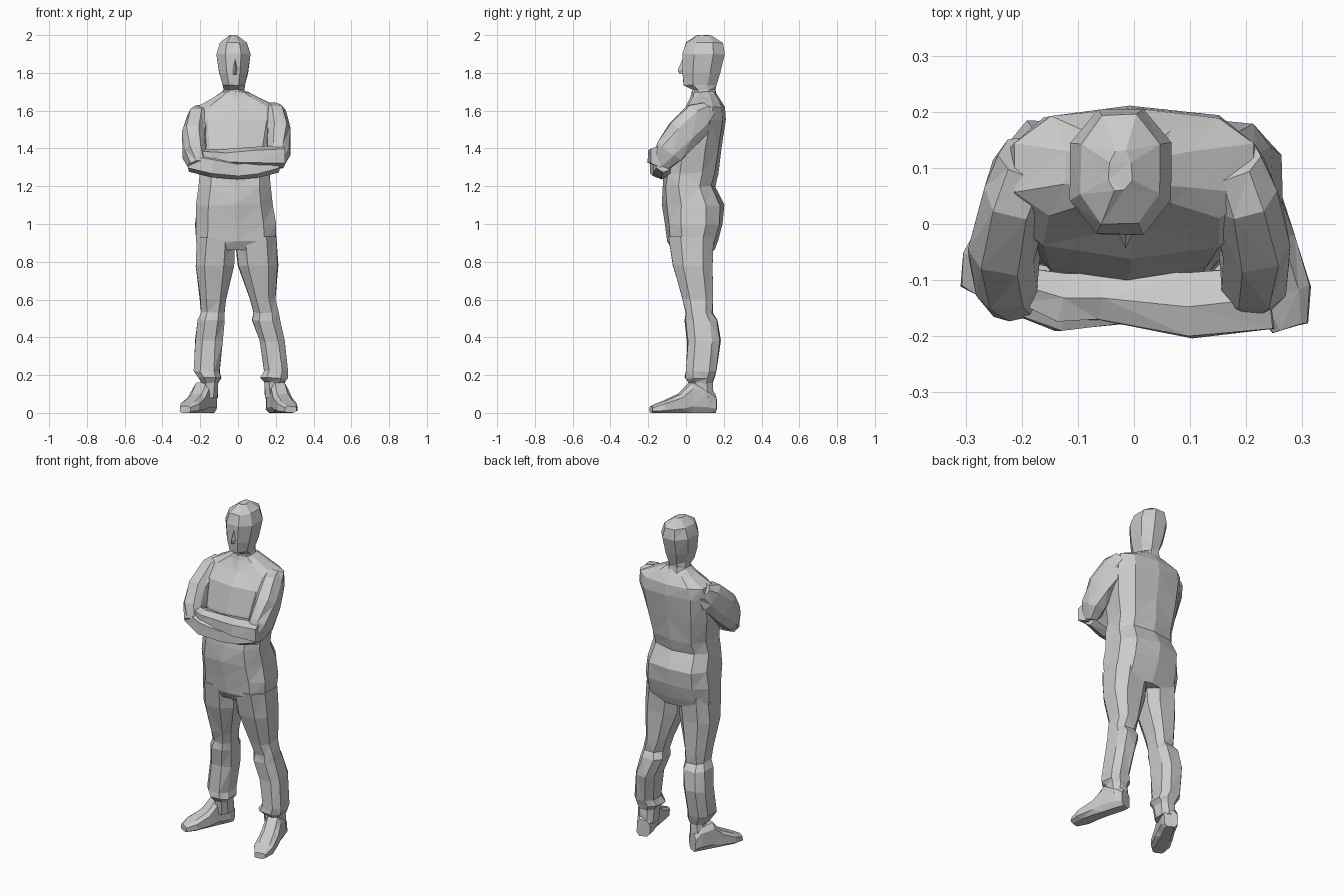
import bpy, bmesh, math, random
from mathutils import Vector

random.seed(4)
UP = Vector((0, 0, 1))


def ring(c, u, v, n=8, p=0.75):
    """Boxy polygon section around c, reaching exactly c +/- u and c +/- v."""
    pts = []
    for i in range(n):
        a = 2 * math.pi * (i + 0.5) / n
        cs = [math.copysign(abs(f(a)) ** p, f(a)) if abs(f(a)) > 1e-6 else 0 for f in (math.cos, math.sin)]
        k = math.cos(math.pi / n) ** p
        pts.append(Vector(c) + Vector(u) * cs[0] / k + Vector(v) * cs[1] / k)
    return pts


def loft(name, rings, jitter=0.004):
    """Skin a list of sections into a closed, faceted mesh."""
    bm = bmesh.new()
    rows = []
    for r in rings:
        row = []
        for p in r:
            q = p + Vector([random.uniform(-jitter, jitter) for _ in range(3)])
            q.z = max(q.z, 0)
            row.append(bm.verts.new(q))
        rows.append(row)
    n = len(rows[0])
    for a, b in zip(rows, rows[1:]):
        for i in range(n):
            j = (i + 1) % n
            bm.faces.new((a[i], a[j], b[j], b[i]))
    bm.faces.new(rows[0][::-1])
    bm.faces.new(rows[-1])
    bmesh.ops.triangulate(bm, faces=bm.faces[:])
    bmesh.ops.recalc_face_normals(bm, faces=bm.faces[:])
    me = bpy.data.meshes.new(name)
    bm.to_mesh(me)
    bm.free()
    ob = bpy.data.objects.new(name, me)
    bpy.context.collection.objects.link(ob)
    return ob


def stack(name, rows, n=8, p=0.75, jitter=0.004):
    """Loft upright sections given as (z, x min, x max, y min, y max)."""
    loft(name, [ring(((x0 + x1) / 2, (y0 + y1) / 2, z), ((x1 - x0) / 2, 0, 0),
                     (0, (y1 - y0) / 2, 0), n, p) for z, x0, x1, y0, y1 in rows], jitter)


def tube(name, path, n=6):
    """Loft along a path of (point, side radius, upward radius)."""
    pts = [Vector(q[0]) for q in path]
    rings = []
    for i, (_, rs, ru) in enumerate(path):
        t = (pts[min(i + 1, len(pts) - 1)] - pts[max(i - 1, 0)]).normalized()
        s = t.cross(UP).normalized()
        rings.append(ring(pts[i], s * rs, s.cross(t) * ru, n))
    loft(name, rings)


# Torso with loose jacket, sloping up to the neck
stack("torso", [
    (0.86, -0.20, 0.19, -0.07, 0.145),
    (0.91, -0.222, 0.20, -0.095, 0.165),
    (1.00, -0.225, 0.20, -0.11, 0.19),
    (1.10, -0.22, 0.185, -0.12, 0.20),
    (1.20, -0.205, 0.17, -0.12, 0.15),
    (1.27, -0.20, 0.17, -0.115, 0.165),
    (1.40, -0.215, 0.195, -0.095, 0.185),
    (1.55, -0.23, 0.22, -0.055, 0.205),
    (1.62, -0.215, 0.215, 0.0, 0.20),
    (1.67, -0.12, 0.10, 0.025, 0.175),
    (1.70, -0.08, 0.05, 0.035, 0.15)], n=10)

# Neck and head
stack("head", [
    (1.64, -0.09, 0.06, 0.04, 0.17),
    (1.71, -0.078, 0.035, 0.035, 0.155),
    (1.735, -0.08, 0.035, -0.012, 0.16),
    (1.80, -0.10, 0.052, -0.02, 0.18),
    (1.90, -0.115, 0.065, -0.018, 0.205),
    (1.96, -0.095, 0.045, 0.0, 0.195),
    (2.00, -0.045, -0.005, 0.06, 0.13)], p=0.9, jitter=0.002)

# Nose wedge
loft("nose", [
    [Vector(v) for v in ((-0.035, 0.0, 1.79), (0.005, 0.0, 1.79), (-0.018, -0.035, 1.795))],
    [Vector(v) for v in ((-0.035, 0.0, 1.82), (0.005, 0.0, 1.82), (-0.015, -0.044, 1.815))],
    [Vector(v) for v in ((-0.03, 0.0, 1.87), (0.0, 0.0, 1.87), (-0.015, -0.02, 1.87))]], 0)

# Trouser legs with knee creases and baggy cuffs
leg_depth = [(0.93, -0.09, 0.15), (0.78, -0.068, 0.14), (0.60, -0.02, 0.145), (0.53, 0.0, 0.14),
             (0.49, -0.005, 0.165), (0.38, 0.008, 0.182), (0.22, 0.002, 0.16), (0.185, -0.005, 0.15),
             (0.16, 0.02, 0.14), (0.08, 0.03, 0.145)]
leg_width = {
    "left_leg": [(-0.215, -0.015), (-0.225, -0.022), (-0.20, -0.06), (-0.193, -0.072), (-0.21, -0.068),
                 (-0.225, -0.085), (-0.232, -0.095), (-0.21, -0.09), (-0.195, -0.105), (-0.20, -0.11)],
    "right_leg": [(-0.015, 0.20), (0.002, 0.212), (0.062, 0.195), (0.085, 0.215), (0.075, 0.222),
                  (0.115, 0.245), (0.135, 0.265), (0.12, 0.26), (0.14, 0.245), (0.145, 0.24)]}
for name, widths in leg_width.items():
    stack(name, [(z, x0, x1, y0, y1) for (z, y0, y1), (x0, x1) in zip(leg_depth, widths)])

# Shoes, turned outwards: (position along foot, half width, height)
shoe_profile = [(0.0, 0.038, 0.10), (0.12, 0.046, 0.14), (0.38, 0.048, 0.16),
                (0.55, 0.052, 0.10), (0.82, 0.055, 0.06), (1.0, 0.032, 0.035)]
for name, heel, toe in (("left_shoe", (-0.145, 0.145, 0), (-0.28, -0.125, 0)),
                        ("right_shoe", (0.185, 0.15, 0), (0.278, -0.185, 0))):
    heel, toe = Vector(heel), Vector(toe)
    side = (toe - heel).normalized().cross(UP)
    loft(name, [ring(heel.lerp(toe, t) + UP * h / 2, side * w, UP * h / 2, 8, 0.6)
                for t, w, h in shoe_profile], 0.002)

# Upper arms reaching forward to the elbows
for name, s, dz in (("left_upper_arm", -1, 0), ("right_upper_arm", 1, 0.015)):
    tube(name, [((s * x - 0.008, y, z + dz), rs, ru) for x, y, z, rs, ru in (
        (0.175, 0.115, 1.59, 0.055, 0.05),
        (0.195, 0.07, 1.55, 0.06, 0.085),
        (0.22, -0.02, 1.46, 0.06, 0.088),
        (0.225, -0.09, 1.37, 0.055, 0.078),
        (0.21, -0.13, 1.31, 0.04, 0.05))], n=8)

# Folded forearms, the right one resting on top
tube("left_forearm", [((-0.25, -0.10, 1.33), 0.045, 0.05), ((-0.13, -0.135, 1.305), 0.055, 0.055),
                      ((0.0, -0.13, 1.285), 0.048, 0.045), ((0.10, -0.13, 1.295), 0.045, 0.045),
                      ((0.21, -0.12, 1.32), 0.04, 0.04)])
tube("right_forearm", [((0.24, -0.13, 1.36), 0.055, 0.055), ((0.10, -0.145, 1.355), 0.058, 0.05),
                       ((-0.06, -0.13, 1.355), 0.042, 0.035), ((-0.13, -0.13, 1.36), 0.045, 0.035),
                       ((-0.20, -0.11, 1.37), 0.03, 0.025)])
